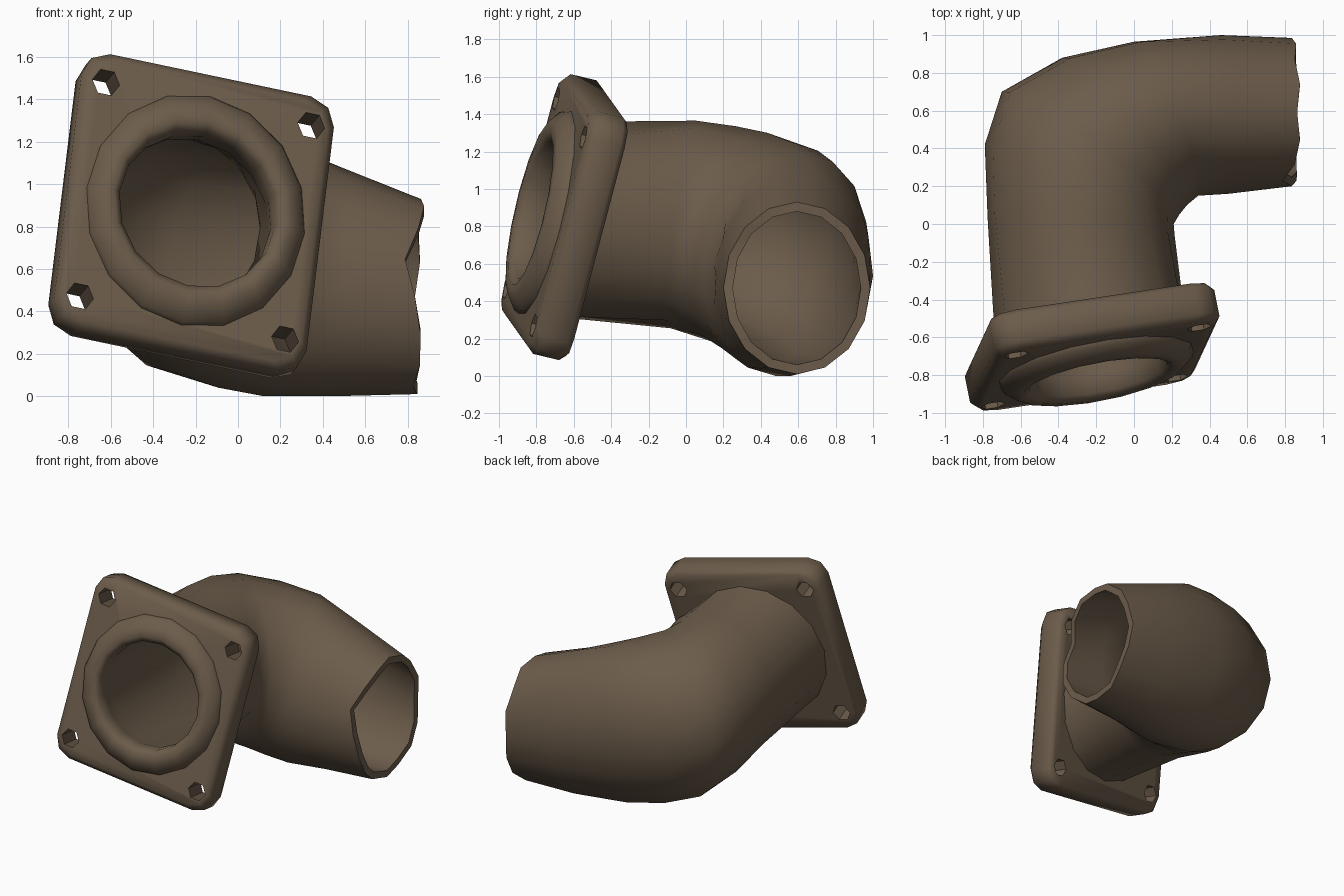
import bpy, bmesh, math
from mathutils import Vector, Matrix

if "Cube" in bpy.data.objects:
    bpy.data.objects.remove(bpy.data.objects["Cube"])

V = Vector
SIDES = 16

mat = bpy.data.materials.new("brown cast metal")
mat.diffuse_color = (0.150, 0.108, 0.070, 1)
mat.use_nodes = True
mat.node_tree.nodes["Principled BSDF"].inputs["Base Color"].default_value = mat.diffuse_color

# Tilted frame of the square flange: u = across, v = up, n = outwards
n = V((0.20, -1.0, 0.24)).normalized()
u = V((0.97, 0.157, -0.16))
u = (u - n * u.dot(n)).normalized()
v = n.cross(u)
u = (u - v * 0.045).normalized()      # the casting is slightly out of square
C = V((-0.20, -0.755, 0.875))         # centre of the flange front face


def on_flange(a, b, h):
    return C + u * a + v * b + n * h


def flange_ring(r, h, sides=SIDES, a=0, b=0, tall=1.0):
    return [on_flange(a + r * math.cos(2 * math.pi * i / sides),
                      b + tall * r * math.sin(2 * math.pi * i / sides), h) for i in range(sides)]


def pipe_ring(inner, outer, z0, z1, lean, wall):
    """Oval section from its inner-bend and outer-bend points and height range."""
    p, q = V((*inner, 0)), V((*outer, 0))
    c = (p + q) / 2 + V((0, 0, (z0 + z1) / 2))
    a, rb = (p - q) / 2, (z1 - z0) / 2
    a = a * (1 - wall / a.length)
    b = V((*lean, 1)) * (rb - wall)
    return [c + a * math.cos(2 * math.pi * i / SIDES) + b * math.sin(2 * math.pi * i / SIDES)
            for i in range(SIDES)]


def loft(name, rings, loop=False, caps=False):
    bm = bmesh.new()
    rows = [[bm.verts.new(p) for p in ring] for ring in rings]
    pairs = list(zip(rows, rows[1:])) + ([(rows[-1], rows[0])] if loop else [])
    for r, s in pairs:
        for i in range(len(r)):
            j = (i + 1) % len(r)
            bm.faces.new((r[i], r[j], s[j], s[i]))
    if caps:
        bm.faces.new(rows[0])
        bm.faces.new(rows[-1])
    bmesh.ops.recalc_face_normals(bm, faces=bm.faces)
    me = bpy.data.meshes.new(name)
    bm.to_mesh(me)
    bm.free()
    ob = bpy.data.objects.new(name, me)
    bpy.context.collection.objects.link(ob)
    me.materials.append(mat)
    return ob


def smooth(ob, angle):
    bpy.ops.object.select_all(action='DESELECT')
    ob.select_set(True)
    bpy.context.view_layer.objects.active = ob
    bpy.ops.object.shade_smooth_by_angle(angle=math.radians(angle))


# Elbow pipe: sections along the bend (inner point, outer point, low z, high z, lean, wall)
sections = [
    ((0.215, -0.06), (-0.775, 0.03), 0.255, 1.365, (0, 0.12), 0.11),
    ((0.21, 0.00), (-0.79, 0.42), 0.18, 1.335, (0.02, 0.1), 0.11),
    ((0.24, 0.05), (-0.70, 0.70), 0.10, 1.30, (0.04, 0.1), 0.10),
    ((0.28, 0.10), (-0.38, 0.88), 0.04, 1.25, (0.07, 0.12), 0.09),
    ((0.34, 0.15), (0.00, 0.965), 0.00, 1.19, (0.08, 0.13), 0.08),
    ((0.50, 0.16), (0.46, 1.00), 0.00, 1.07, (0.06, 0.04), 0.065),
    ((0.855, 0.20), (0.855, 0.985), 0.01, 0.93, (0.02, 0), 0.05),
]
outer = [pipe_ring(*s[:5], 0) for s in sections]
inner = [pipe_ring(*s) for s in sections]

# Chipped free end of the pipe
chips = [-0.02, -0.07, -0.01, 0.015, 0, 0.015, -0.01, 0, -0.02, 0, 0.01, -0.01, 0, -0.02, 0.01, 0.01]
for ring in (outer[-1], inner[-1]):
    for p, d in zip(ring, chips):
        p.x += d

# One closed skin: outside, round the free end, back inside, out over the raised lip
lip = [flange_ring(0.39, -0.18), flange_ring(0.375, -0.05), flange_ring(0.38, 0.05),
       flange_ring(0.41, 0.08, tall=1.02), flange_ring(0.46, 0.075, tall=1.05),
       flange_ring(0.52, 0.025, tall=1.06), flange_ring(0.535, -0.01, tall=1.06)]
base = flange_ring(0.52, -0.15, tall=1.04)
pipe = loft("elbow_pipe", [base] + outer + inner[::-1] + lip, loop=True)
smooth(pipe, 60)


# Square flange plate with rounded corners and bevelled rims
def square(half_u, half_v, cut, h):
    pts = []
    for k, (sx, sy) in enumerate([(1, 1), (-1, 1), (-1, -1), (1, -1)]):
        corner = [(0, cut), (0.3 * cut, 0.3 * cut), (cut, 0)]
        for dx, dy in (corner if k % 2 == 0 else corner[::-1]):
            pts.append(on_flange(sx * (half_u - dx), sy * (half_v - dy), h))
    return pts


flange = loft("square_flange", [square(0.595, 0.65, 0.12, -0.215), square(0.615, 0.675, 0.125, -0.185),
                                square(0.615, 0.675, 0.125, -0.04), square(0.58, 0.64, 0.12, 0.0)], caps=True)

# Cut the bore and the four six-sided bolt holes
cutters = [loft("bore_cutter", [flange_ring(0.47, -0.4), flange_ring(0.47, 0.2)], caps=True)]
for a in (-0.5, 0.5):
    for b in (-0.525, 0.525):
        cutters.append(loft("bolt_hole_cutter", [flange_ring(0.066, h, 6, a, b) for h in (-0.4, 0.2)],
                            caps=True))
for cut in cutters:
    cut.hide_render = True
    m = flange.modifiers.new("hole", 'BOOLEAN')
    m.operation, m.solver, m.object = 'DIFFERENCE', 'EXACT', cut
dg = bpy.context.evaluated_depsgraph_get()
cut_mesh = bpy.data.meshes.new_from_object(flange.evaluated_get(dg))
flange.modifiers.clear()
flange.data = cut_mesh
for cut in cutters:
    bpy.data.objects.remove(cut)
smooth(flange, 50)
